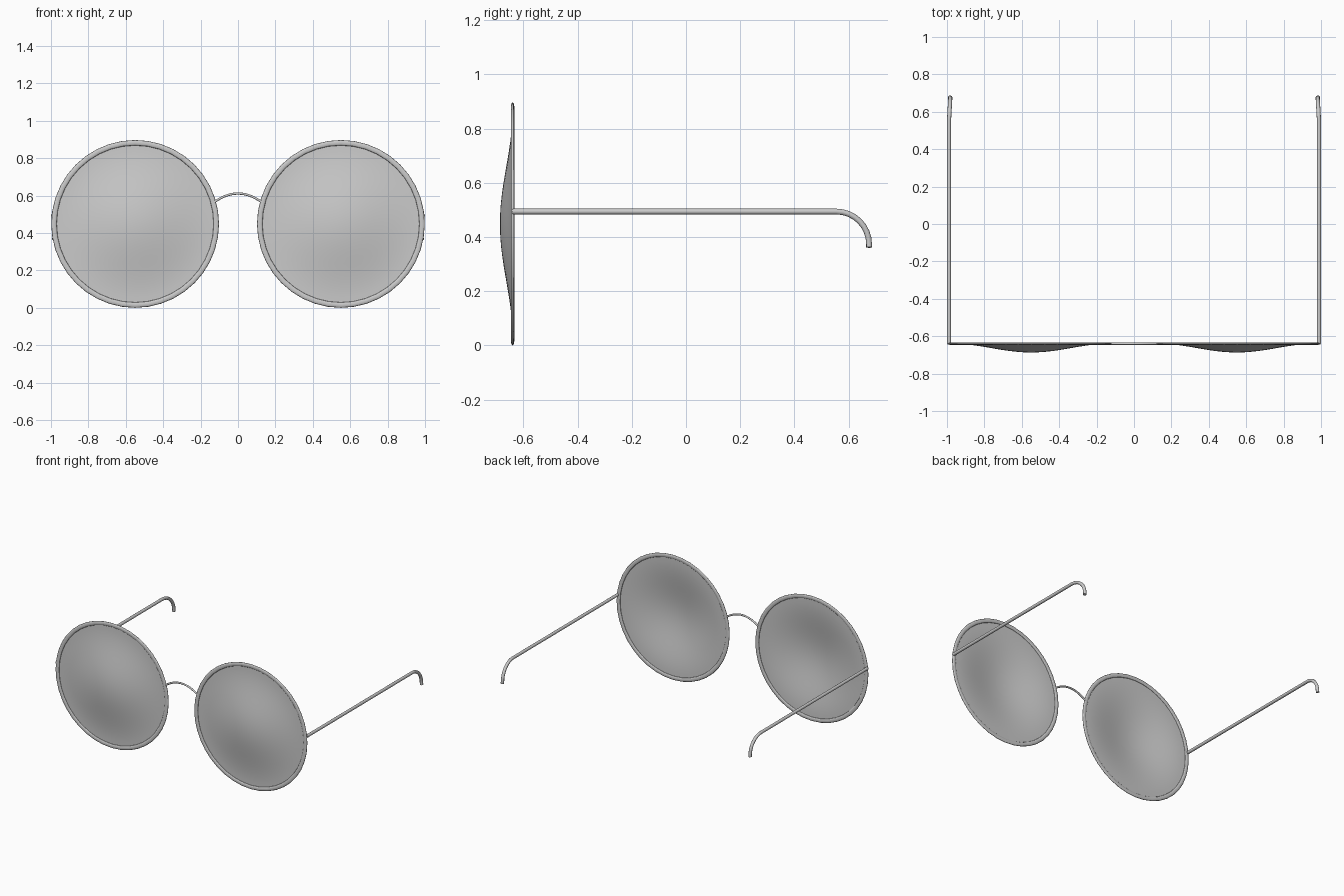
import bpy, bmesh, math

if "Cube" in bpy.data.objects:
    bpy.data.objects.remove(bpy.data.objects["Cube"])

CX, CZ, Y = 0.55, 0.4485, -0.64      # lens centre and frame plane
SEG = 40


def tube(name, points, radius):
    """Round capped tube swept along a list of points."""
    curve = bpy.data.curves.new(name, 'CURVE')
    curve.dimensions = '3D'
    curve.bevel_depth = radius
    curve.bevel_resolution = 3
    curve.use_fill_caps = True
    spline = curve.splines.new('POLY')
    spline.points.add(len(points) - 1)
    for p, co in zip(spline.points, points):
        p.co = (*co, 1)
    spline.use_smooth = True
    obj = bpy.data.objects.new(name, curve)
    bpy.context.collection.objects.link(obj)
    return obj


def revolve(name, x, profile, closed):
    """Revolve (radius, y) points about the y axis through a lens centre."""
    bm = bmesh.new()
    rings = []
    for r, y in profile:
        if r == 0:
            rings.append([bm.verts.new((0, y, 0))] * SEG)
        else:
            rings.append([bm.verts.new((r * math.cos(2 * math.pi * i / SEG), y,
                                        r * math.sin(2 * math.pi * i / SEG)))
                          for i in range(SEG)])
    pairs = list(zip(rings, rings[1:]))
    if closed:
        pairs.append((rings[-1], rings[0]))
    for a, b in pairs:
        for i in range(SEG):
            j = (i + 1) % SEG
            bm.faces.new(dict.fromkeys((a[i], a[j], b[j], b[i])))
    bmesh.ops.recalc_face_normals(bm, faces=bm.faces)
    for f in bm.faces:
        f.smooth = True
    mesh = bpy.data.meshes.new(name)
    bm.to_mesh(mesh)
    bm.free()
    obj = bpy.data.objects.new(name, mesh)
    obj.location = (x, Y, CZ)
    bpy.context.collection.objects.link(obj)
    return obj


# Profiles: flattened wire rim and a soft bell-shaped lens
rim = [(0.434 + 0.0145 * math.cos(a), 0.006 * math.sin(a))
       for a in (2 * math.pi * k / 12 for k in range(12))]
lens = [(0.424 * k / 14, -0.0235 * (1 + math.cos(math.pi * k / 14)))
        for k in range(15)]

# Temple path: straight arm, then a quarter-turn ear hook
arm = [(0.989, Y, 0.494), (0.989, 0.555, 0.494)]
for k in range(1, 9):
    a = math.pi / 2 * k / 8
    arm.append((0.989 - 0.007 * math.sin(a), 0.555 + 0.121 * math.sin(a),
                0.494 - 0.121 * (1 - math.cos(a))))
arm.append((0.984, 0.676, 0.362))

for side, s in (("left", -1), ("right", 1)):
    revolve(side + "_rim", s * CX, rim, True)
    revolve(side + "_lens", s * CX, lens, False)
    tube(side + "_temple", [(s * x, y, z) for x, y, z in arm], 0.011)

# Arched nose bridge
tube("bridge", [(0.128 * t, Y, 0.611 - 0.047 * t * t)
                for t in (k / 8 - 1 for k in range(17))], 0.0065)
